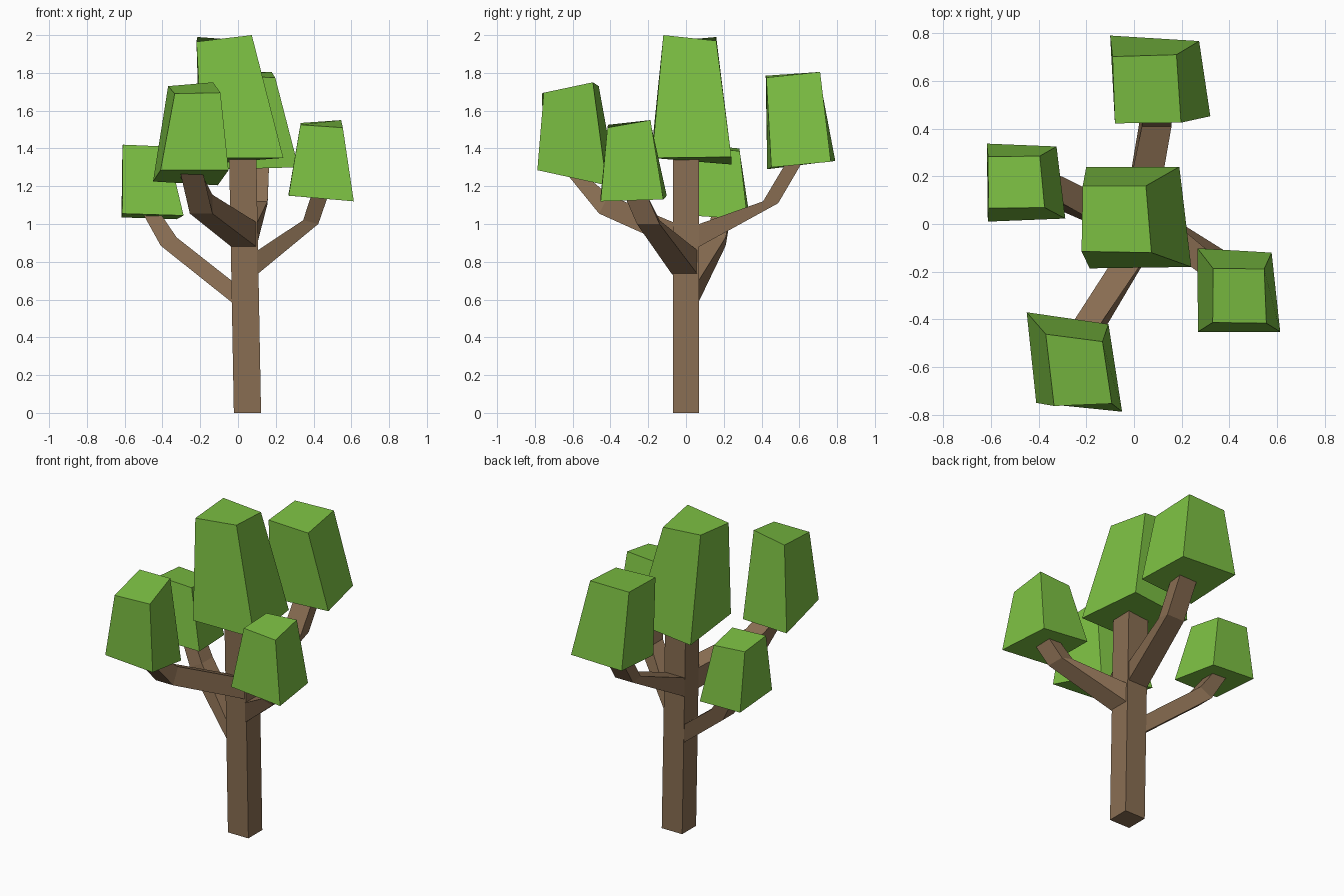
import bpy
from mathutils import Vector


def material(name, color):
    m = bpy.data.materials.new(name)
    m.diffuse_color = (*color, 1)
    return m


bark = material("bark", (0.25, 0.155, 0.085))
leaf = material("leaf", (0.20, 0.52, 0.055))


def loft(name, rings, mat):
    """Skin a stack of four-cornered rings (counter-clockwise from above) and cap both ends."""
    verts = [v for ring in rings for v in ring]
    faces = [(3, 2, 1, 0)]
    for k in range(len(rings) - 1):
        for i in range(4):
            a, b = 4 * k + i, 4 * k + (i + 1) % 4
            faces.append((a, b, b + 4, a + 4))
    n = len(verts)
    faces.append((n - 4, n - 3, n - 2, n - 1))
    mesh = bpy.data.meshes.new(name)
    mesh.from_pydata(verts, [], faces)
    mesh.materials.append(mat)
    obj = bpy.data.objects.new(name, mesh)
    bpy.context.collection.objects.link(obj)
    return obj


def branch(name, side, stations):
    """Four-sided limb; each station is centre, half width along side, half vector to the inner edge."""
    rings = []
    for centre, half, inner in stations:
        c, u, w = Vector(centre), Vector(inner), Vector(side) * half
        rings.append([c + u - w, c - u - w, c - u + w, c + u + w])
    loft(name, rings, bark)


# Trunk: leaning square post
loft("trunk", [[(cx - .072, -.07, z), (cx + .072, -.07, z), (cx + .072, .07, z), (cx - .072, .07, z)]
               for cx, z in ((.05, 0), (.025, 1.36))], bark)

# Branches: grow out of the trunk sides, bend up at an elbow
branch("left_branch", (0, -1, 0), [
    ((-.03, .0, .64), .065, (0, 0, .057)),
    ((-.367, .155, .907), .055, (.042, 0, .022)),
    ((-.46, .19, 1.06), .05, (.046, 0, 0))])
branch("right_branch", (0, 1, 0), [
    ((.10, -.005, .795), .068, (0, 0, .063)),
    ((.385, -.2, 1.01), .06, (-.04, 0, .01)),
    ((.432, -.265, 1.15), .06, (-.045, 0, 0))])
branch("front_branch", (1, 0, 0), [
    ((.03, -.07, .945), .066, (0, 0, .065)),
    ((-.195, -.435, 1.105), .06, (0, .025, .05)),
    ((-.245, -.58, 1.26), .06, (0, .055, -.01))])
branch("back_branch", (-1, 0, 0), [
    ((.03, .07, .94), .068, (0, 0, .06)),
    ((.095, .448, 1.115), .062, (0, -.04, .005)),
    ((.103, .575, 1.33), .062, (0, -.042, 0))])

# Foliage: uneven tapered blocks, bottom ring then top ring
# corner order: front left, front right, back right, back left
loft("crown_foliage", [
    [(-.186, -.186, 1.35), (.24, -.18, 1.35), (.19, .24, 1.355), (-.20, .24, 1.315)],
    [(-.22, -.115, 1.965), (.073, -.12, 2.0), (.05, .16, 1.97), (-.215, .16, 1.99)]], leaf)
loft("front_foliage", [
    [(-.41, -.75, 1.285), (-.05, -.787, 1.285), (-.107, -.42, 1.205), (-.45, -.37, 1.225)],
    [(-.335, -.763, 1.69), (-.093, -.753, 1.695), (-.132, -.493, 1.75), (-.37, -.462, 1.73)]], leaf)
loft("right_foliage", [
    [(.268, -.452, 1.15), (.613, -.452, 1.12), (.577, -.12, 1.13), (.266, -.102, 1.15)],
    [(.33, -.413, 1.525), (.555, -.416, 1.51), (.546, -.188, 1.55), (.332, -.187, 1.535)]], leaf)
loft("left_foliage", [
    [(-.613, .01, 1.055), (-.288, .023, 1.045), (-.325, .325, 1.025), (-.617, .337, 1.035)],
    [(-.61, .066, 1.42), (-.375, .069, 1.41), (-.395, .285, 1.385), (-.612, .282, 1.40)]], leaf)
loft("back_foliage", [
    [(-.07, .43, 1.29), (.32, .452, 1.30), (.273, .767, 1.33), (-.10, .79, 1.335)],
    [(-.08, .422, 1.785), (.197, .425, 1.775), (.178, .71, 1.805), (-.09, .702, 1.80)]], leaf)
